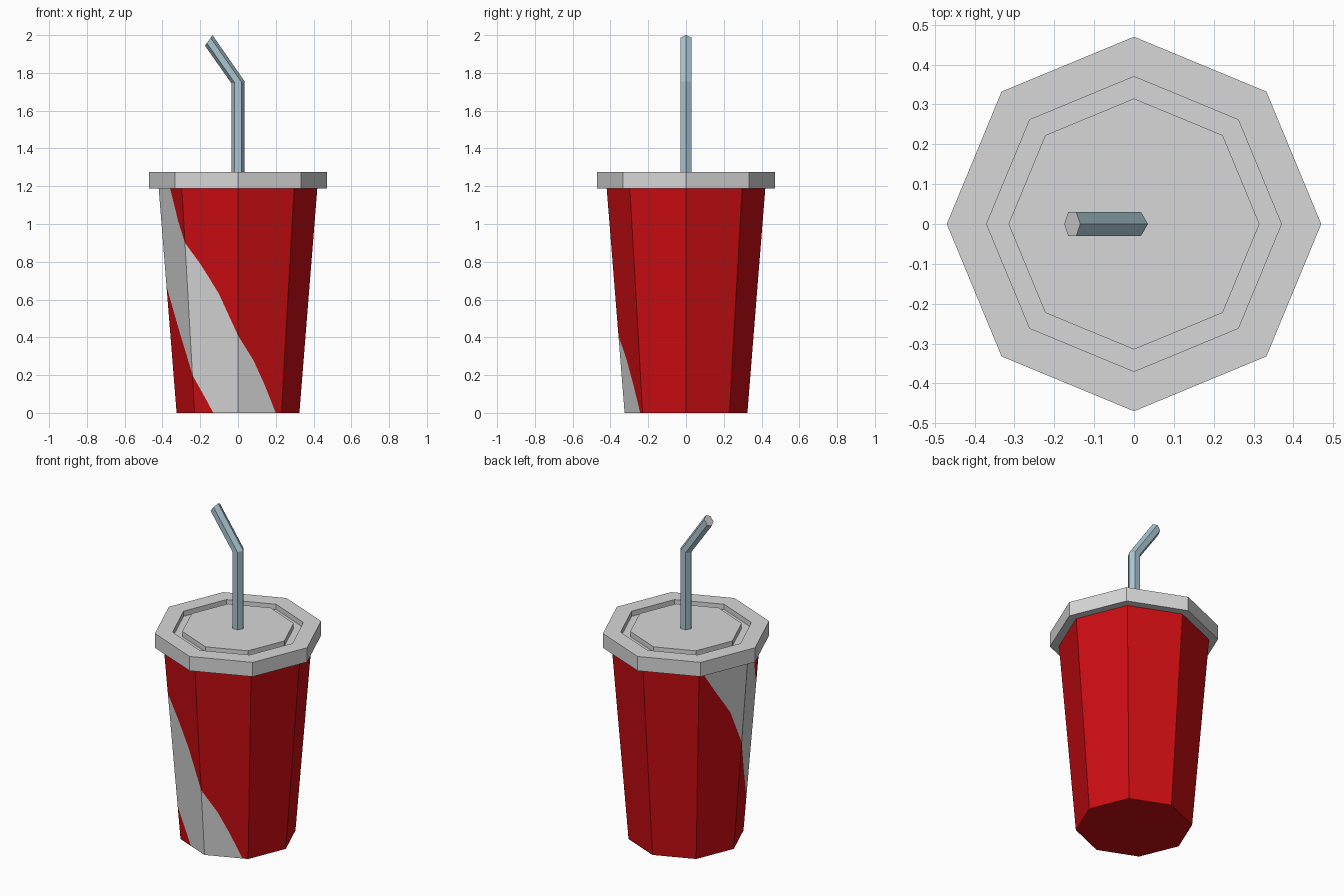
import bpy, bmesh, math
from mathutils import Vector

if "Cube" in bpy.data.objects:
    bpy.data.objects.remove(bpy.data.objects["Cube"])


def material(name, rgb):
    m = bpy.data.materials.new(name)
    m.diffuse_color = (*rgb, 1)
    m.use_nodes = True
    m.node_tree.nodes["Principled BSDF"].inputs["Base Color"].default_value = m.diffuse_color
    return m


RED = material("cup red", (0.60, 0.004, 0.006))
GREY = material("light grey", (0.68, 0.68, 0.68))
BLUE = material("straw blue grey", (0.40, 0.56, 0.64))


def finish(name, bm, mats):
    bmesh.ops.remove_doubles(bm, verts=bm.verts, dist=0.0005)
    bmesh.ops.recalc_face_normals(bm, faces=bm.faces)
    me = bpy.data.meshes.new(name)
    bm.to_mesh(me)
    bm.free()
    for m in mats:
        me.materials.append(m)
    ob = bpy.data.objects.new(name, me)
    bpy.context.collection.objects.link(ob)
    return ob


def loft(bm, rings, cap_start=True, cap_end=True):
    """Skin equal-sized rings of points; returns the end cap."""
    vs = [[bm.verts.new(p) for p in r] for r in rings]
    n = len(vs[0])
    for a, b in zip(vs, vs[1:]):
        for i in range(n):
            j = (i + 1) % n
            bm.faces.new((a[i], a[j], b[j], b[i]))
    if cap_start:
        bm.faces.new(vs[0][::-1])
    return bm.faces.new(vs[-1]) if cap_end else None


# Cup: eight tapered sides, cut along the swirling stripe's two edges
TOP, R0, R1 = 1.19, 0.325, 0.42
# edges as (side position, height); side 0 starts at 135 degrees
upper = [(0, TOP), (1.49, TOP), (1.76, 1.01), (2, 0.90), (2.27, 0.79), (2.62, 0.63),
         (3, 0.41), (3.33, 0.28), (3.59, 0.15), (3.87, 0), (8, 0)]
lower = [(0, TOP), (0.05, TOP), (0.35, 1.04), (0.7, 0.88), (1, 0.67), (1.49, 0.42),
         (2, 0.20), (2.43, 0), (8, 0)]


def height(line, k):
    for (a, za), (b, zb) in zip(line, line[1:]):
        if a <= k <= b:
            return za + (zb - za) * (k - a) / (b - a)


def side_point(k, z):
    i = math.floor(k)
    r = R0 + (R1 - R0) * z / TOP
    p, q = [Vector((r * math.cos(t), r * math.sin(t), z))
            for t in (math.radians(135 + 45 * i), math.radians(180 + 45 * i))]
    return p.lerp(q, k - i)


bm = bmesh.new()
stops = sorted({k for k, _ in upper + lower} | set(range(9)))
for a, b in zip(stops, stops[1:]):
    la = [0, height(lower, a), height(upper, a), TOP]
    lb = [0, height(lower, b), height(upper, b), TOP]
    for band in range(3):
        pts = []
        for k, z in ((a, la[band]), (b, lb[band]), (b, lb[band + 1]), (a, la[band + 1])):
            p = side_point(k, z)
            if all((p - q).length > 1e-4 for q in pts):
                pts.append(p)
        if len(pts) > 2:
            f = bm.faces.new([bm.verts.new(p) for p in pts])
            f.material_index = 1 if band == 1 else 0
bm.faces.new([bm.verts.new(side_point(k, 0)) for k in reversed(stops[:-1])])
finish("cup", bm, [RED, GREY])

# Lid: octagonal disc with a groove around the raised centre
bm = bmesh.new()
profile = [(0.40, 1.187), (0.47, 1.187), (0.47, 1.275), (0.37, 1.275),
           (0.37, 1.243), (0.315, 1.243), (0.315, 1.275)]
loft(bm, [[(r * math.cos(i * math.pi / 4), r * math.sin(i * math.pi / 4), z)
           for i in range(8)] for r, z in profile])
finish("lid", bm, [GREY])

# Straw: six-sided bent tube; each ring has a centre and an in-plane axis
bm = bmesh.new()
rings = []
for cx, cz, ax, az in ((0, 1.25, 0.035, 0), (0, 1.75, 0.035, 0.005),
                       (-0.155, 1.972, 0.02, 0.028)):
    rings.append([(cx + ax * math.cos(t), 0.035 * math.sin(t), cz + az * math.cos(t))
                  for t in (i * math.pi / 3 for i in range(6))])
tip = loft(bm, rings)
tip.material_index = 1
finish("straw", bm, [BLUE, GREY])
